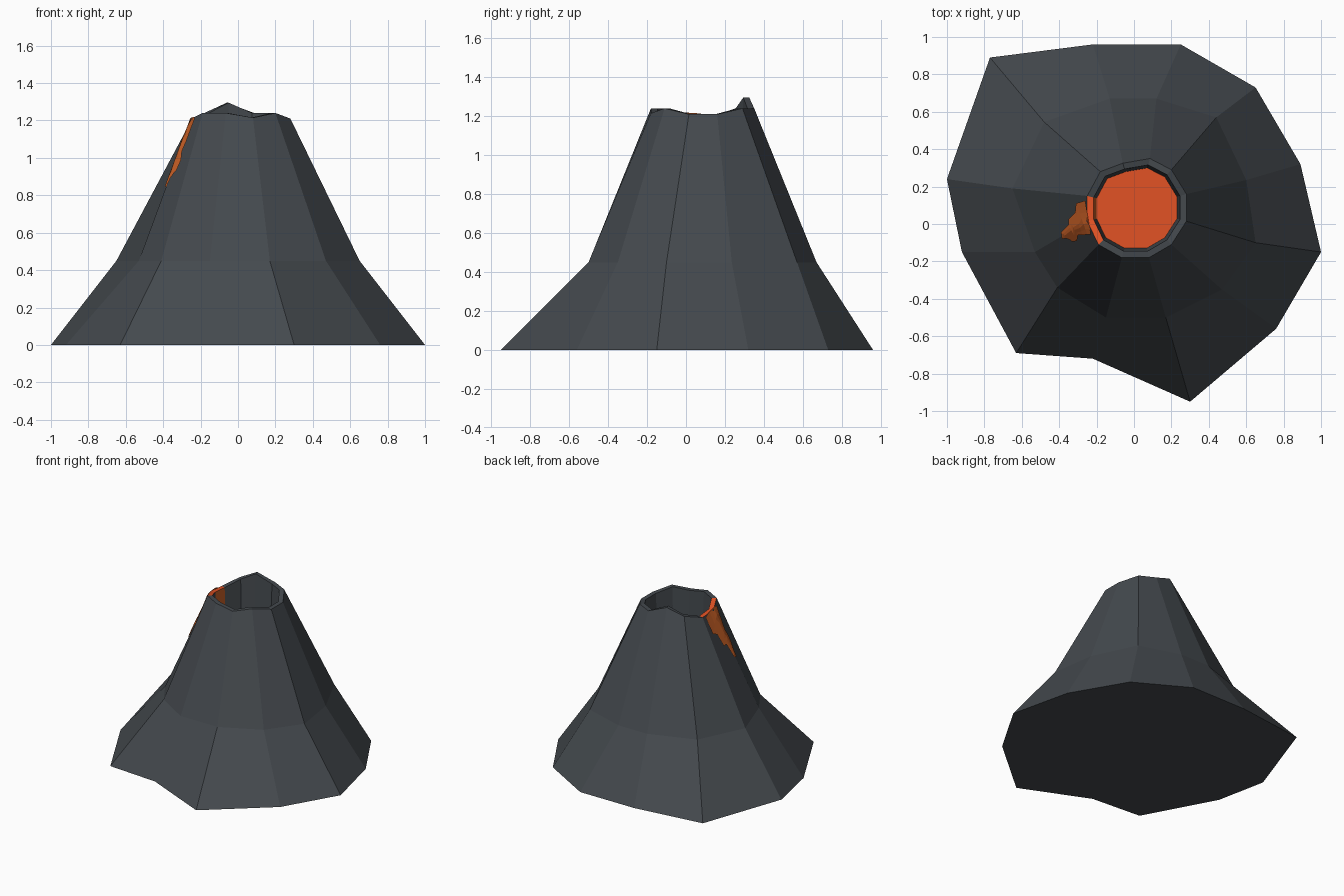
import bpy, bmesh
from mathutils import Vector
from mathutils.bvhtree import BVHTree

if "Cube" in bpy.data.objects:
    bpy.data.objects.remove(bpy.data.objects["Cube"])


def material(name, rgb):
    m = bpy.data.materials.new(name)
    m.diffuse_color = (*rgb, 1)
    m.use_nodes = True
    m.node_tree.nodes["Principled BSDF"].inputs["Base Color"].default_value = m.diffuse_color
    return m


ROCK = material("dark rock", (0.058, 0.067, 0.076))
LAVA = material("bright lava", (0.76, 0.085, 0.018))
CRUST = material("cooling lava", (0.60, 0.12, 0.02))


def finish(bm, name, mats):
    bmesh.ops.recalc_face_normals(bm, faces=bm.faces)
    me = bpy.data.meshes.new(name)
    bm.to_mesh(me)
    bm.free()
    for m in mats:
        me.materials.append(m)
    ob = bpy.data.objects.new(name, me)
    bpy.context.collection.objects.link(ob)
    return ob


# Irregular twelve-sided cross-sections: foot, shoulder and crater rim
foot = [(-.22, .96), (.25, .96), (.65, .73), (.89, .32), (1, -.15), (.76, -.56),
        (.30, -.95), (-.22, -.72), (-.63, -.69), (-.92, -.15), (-1, .24), (-.77, .89)]
shoulder = [(-.13, .67), (.12, .67), (.44, .57), (.60, .235), (.65, -.10), (.47, -.35),
            (.17, -.50), (-.15, -.50), (-.41, -.34), (-.53, -.15), (-.65, .19), (-.48, .545)]
rim = [(-.06, .325), (.085, .35), (.20, .29), (.28, .16), (.28, .015), (.20, -.11),
       (.08, -.18), (-.065, -.18), (-.19, -.11), (-.25, .015), (-.25, .15), (-.18, .28)]
rim_z = [1.295, 1.24, 1.24, 1.21, 1.21, 1.24, 1.215, 1.24, 1.24, 1.21, 1.2, 1.24]
N = 12
CENTRE = Vector((.015, .085, 0))
POOL_Z = .88


def shrink(p, s, z):
    v = CENTRE + (Vector((p[0], p[1], 0)) - CENTRE) * s
    return Vector((v.x, v.y, z))


rings = [[Vector((x, y, 0)) for x, y in foot],
         [Vector((x, y, .45)) for x, y in shoulder],
         [Vector((x, y, z)) for (x, y), z in zip(rim, rim_z)],
         [shrink(p, .87, z) for p, z in zip(rim, rim_z)],
         [shrink(p, .81, POOL_Z) for p in rim]]

# Mountain: slopes, rim, crater wall and underside
bm = bmesh.new()
loops = [[bm.verts.new(p) for p in r] for r in rings]
for k in range(len(loops) - 1):
    for i in range(N):
        j = (i + 1) % N
        f = bm.faces.new((loops[k][i], loops[k][j], loops[k + 1][j], loops[k + 1][i]))
        if i in (8, 9) and k == 2:      # lava spilling over the rim
            f.material_index = 1
        elif i == 9 and k == 3:         # lava on the crater wall
            f.material_index = 2
bm.faces.new(loops[0])
bm.faces.new(loops[-1])
surface = BVHTree.FromBMesh(bm)
finish(bm, "mountain", (ROCK, LAVA, CRUST))

# Lava pool closing the crater
bm = bmesh.new()
bm.faces.new([bm.verts.new(p + Vector((0, 0, .006))) for p in reversed(rings[-1])])
ob = finish(bm, "lava_pool", (LAVA,))
if ob.data.polygons[0].normal.z < 0:
    ob.data.flip_normals()

# Lava flow: a ragged tongue laid on the left slope
left = [(-.256, .125), (-.305, .11), (-.31, .06), (-.345, .025),
        (-.345, -.005), (-.385, -.045), (-.38, -.08)]
right = [(-.226, -.055), (-.245, -.055), (-.27, -.06), (-.295, -.06),
         (-.30, -.09), (-.325, -.095), (-.345, -.075)]
bm = bmesh.new()
rows = []
for a, b in zip(left, right):
    row = []
    for s in range(7):
        p = Vector((*a, 3)).lerp(Vector((*b, 3)), s / 6)
        hit = surface.ray_cast(p, Vector((0, 0, -1)))[0]
        z = min(hit.z, 1.21) if hit else 1.2
        row.append(bm.verts.new((p.x - .005, p.y, z + .008)))
    rows.append(row)
for r0, r1 in zip(rows, rows[1:]):
    for s in range(6):
        bm.faces.new((r0[s], r0[s + 1], r1[s + 1], r1[s]))
ob = finish(bm, "lava_flow", (CRUST,))
if sum(p.normal.z for p in ob.data.polygons) < 0:
    ob.data.flip_normals()
